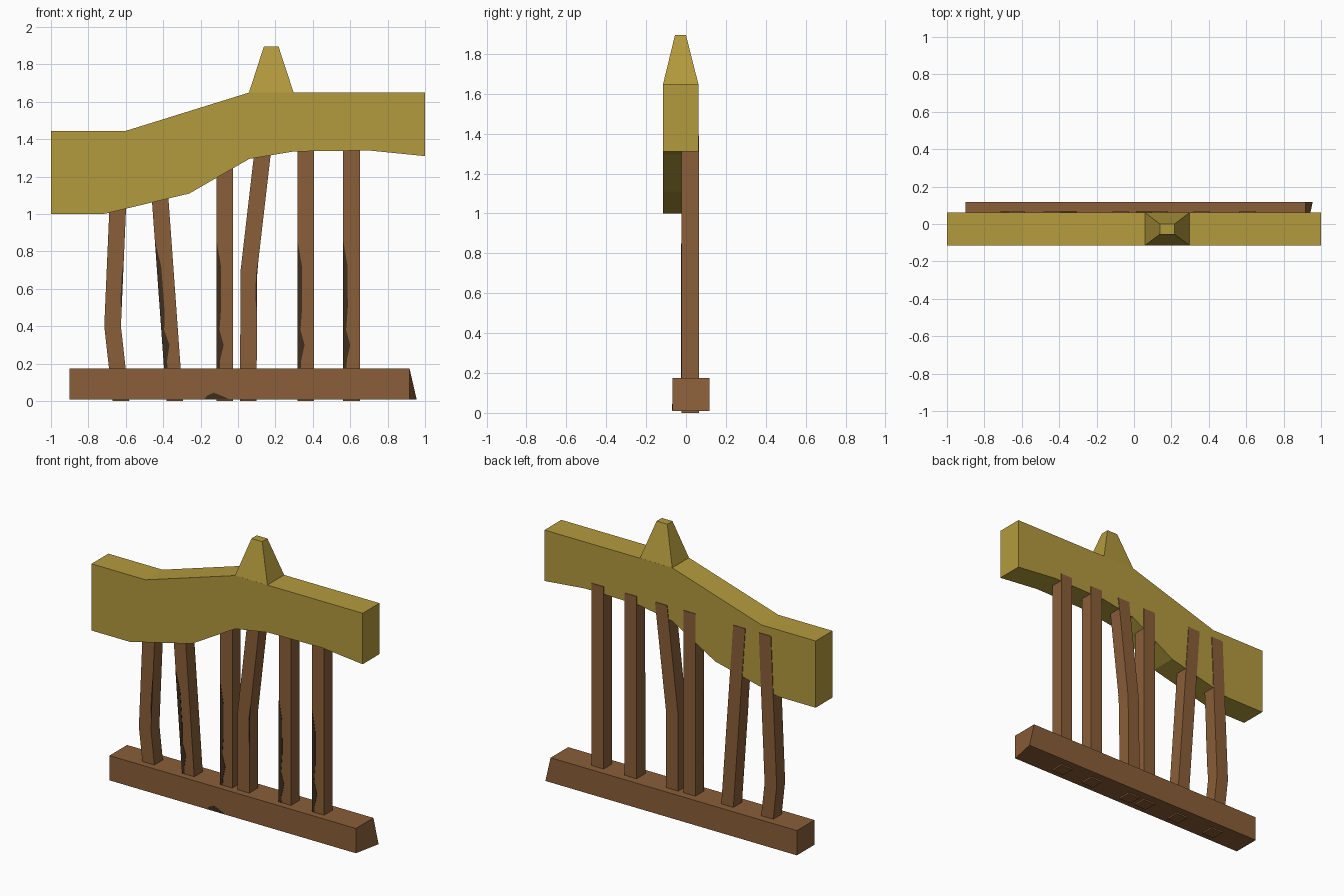
import bpy, bmesh

if "Cube" in bpy.data.objects:
    bpy.data.objects.remove(bpy.data.objects["Cube"])


def material(name, rgb):
    m = bpy.data.materials.new(name)
    m.diffuse_color = (*rgb, 1)
    m.use_nodes = True
    m.node_tree.nodes["Principled BSDF"].inputs["Base Color"].default_value = m.diffuse_color
    return m


OCHRE = material("ochre_wood", (0.456, 0.328, 0.047))
BROWN = material("brown_wood", (0.254, 0.112, 0.040))
DARK = material("dark_knot", (0.050, 0.027, 0.013))


def finish(bm, name, mat):
    bmesh.ops.recalc_face_normals(bm, faces=bm.faces)
    me = bpy.data.meshes.new(name)
    bm.to_mesh(me)
    bm.free()
    me.materials.append(mat)
    ob = bpy.data.objects.new(name, me)
    bpy.context.collection.objects.link(ob)
    return ob


def loft(name, a, b, mat):
    """Solid between two matching loops of 3D points."""
    bm = bmesh.new()
    va, vb = [bm.verts.new(p) for p in a], [bm.verts.new(p) for p in b]
    bm.faces.new(va)
    bm.faces.new(vb[::-1])
    for i in range(len(va)):
        j = (i + 1) % len(va)
        bm.faces.new((va[j], va[i], vb[i], vb[j]))
    return finish(bm, name, mat)


def prism(name, profile, y0, y1, mat):
    """Front (x, z) outline given depth along y."""
    return loft(name, [(x, y0, z) for x, z in profile],
                [(x, y1, z) for x, z in profile], mat)


def rect(x0, x1, y0, y1, z):
    return [(x0, y0, z), (x1, y0, z), (x1, y1, z), (x0, y1, z)]


# Bent top rail
prism("top_rail", [(-1, 1.0), (-0.72, 1.0), (-0.26, 1.11), (0.06, 1.295),
                   (0.3, 1.335), (0.7, 1.34), (1, 1.31), (1, 1.65),
                   (0.3, 1.65), (0.06, 1.65), (-0.6, 1.445), (-1, 1.445)],
      -0.115, 0.062, OCHRE)

# Tapered finial on the rail
loft("finial", rect(0.058, 0.298, -0.115, 0.062, 1.648),
     rect(0.138, 0.217, -0.055, 0.0, 1.895), OCHRE)

# Base beam, its lower back corner drawn out at the right end
low = rect(-0.9, 0.917, -0.068, 0.117, 0.01)
low[2] = (0.955, 0.117, 0.01)
loft("base_beam", low, rect(-0.9, 0.917, -0.068, 0.117, 0.175), BROWN)

# Posts: left edge as (x, z) points from the ground up
W = 0.089
posts = [
    [(-0.67, 0), (-0.715, 0.4), (-0.672, 1.39)],
    [(-0.383, 0), (-0.483, 1.39)],
    [(-0.115, 0), (-0.115, 1.39)],
    [(0.01, 0), (0.014, 0.7), (0.094, 1.39)],
    [(0.318, 0), (0.318, 1.39)],
    [(0.562, 0), (0.562, 1.39)],
]


def edge_x(path, z):
    for (xa, za), (xb, zb) in zip(path, path[1:]):
        if z <= zb:
            return xa + (xb - xa) * (z - za) / (zb - za)


# Dark worn patch: height and width in from the post edge
wear_left = [(0.176, 0.018), (0.22, 0.02), (0.3, 0.038), (0.38, 0.016),
             (0.5, 0.025), (0.72, 0.024), (0.85, 0.002)]
wear_right = [(0.48, 0.002), (0.55, 0.009), (0.68, 0.007), (0.75, 0.002)]

for i, path in enumerate(posts):
    outline = path + [(x + W, z) for x, z in reversed(path)]
    prism(f"post_{i + 1}", outline, -0.023, 0.066, BROWN)
    right = i in (0, 3)
    side, off, sign = (wear_right, W, -1) if right else (wear_left, 0, 1)
    edge = [(edge_x(path, z) + off, z) for z, _ in side]
    inner = [(x + sign * w, z) for (x, z), (_, w) in zip(edge, side)]
    prism(f"post_{i + 1}_wear", edge + inner[::-1], -0.025, -0.022, DARK)

# Dark knots on the beam front and right end
prism("beam_front_knot", [(-0.18, 0.011), (-0.05, 0.011), (-0.09, 0.03),
                          (-0.13, 0.045), (-0.165, 0.03)], -0.07, -0.067, DARK)
knot = [(-0.045, 0.075), (-0.03, 0.052), (0.02, 0.05), (0.04, 0.07),
        (0.03, 0.09), (-0.03, 0.097)]


def end_x(y, z):
    return 0.917 + 0.038 * max(0, (y + 0.068) / 0.185 - (z - 0.01) / 0.165)


loft("beam_end_knot", [(end_x(y, z) - 0.003, y, z) for y, z in knot],
     [(end_x(y, z) + 0.004, y, z) for y, z in knot], DARK)
